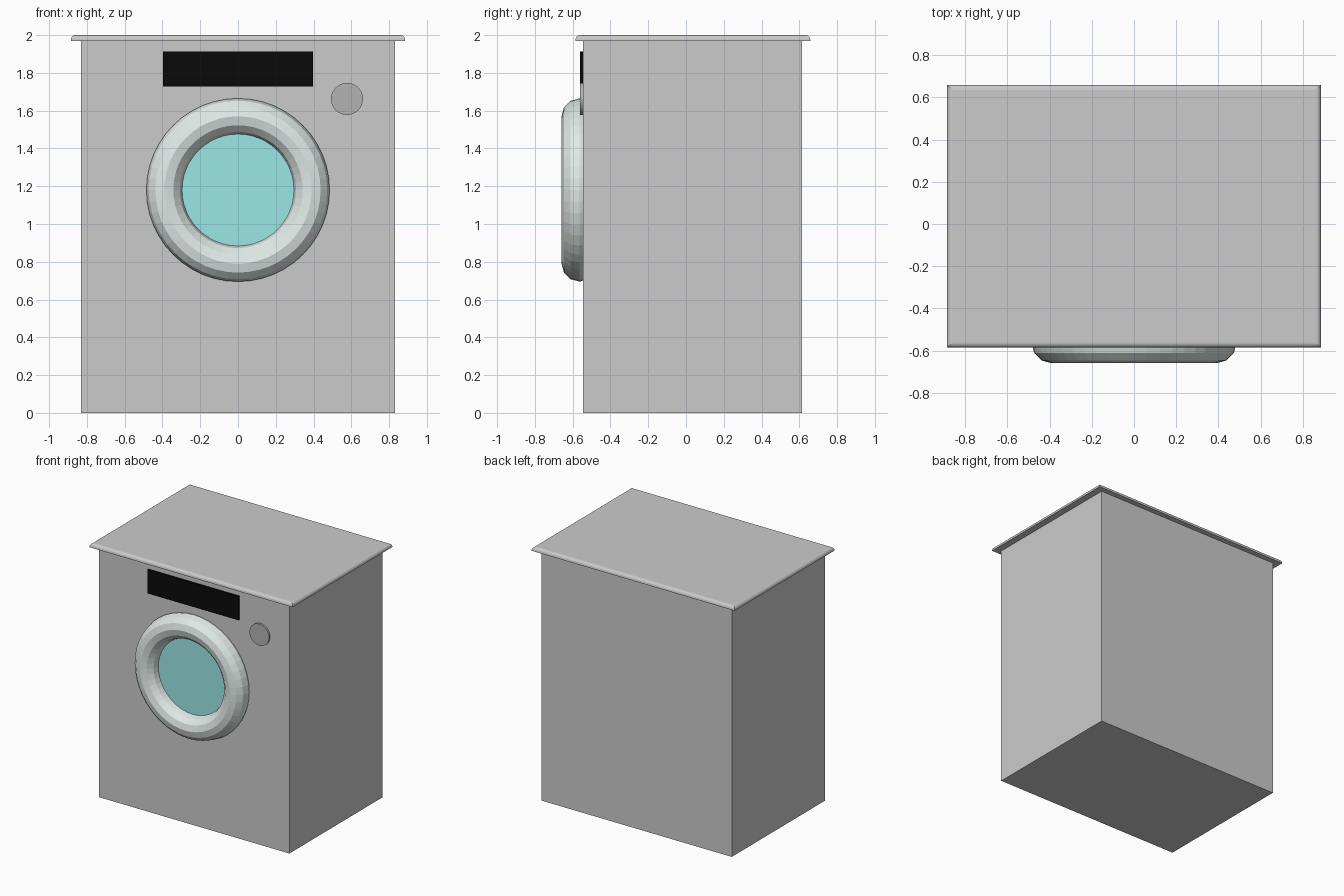
import bpy
from math import pi

if "Cube" in bpy.data.objects:
    bpy.data.objects.remove(bpy.data.objects["Cube"])


def paint(obj, rgb):
    mat = bpy.data.materials.new(obj.name + "_colour")
    mat.diffuse_color = (*rgb, 1)
    mat.use_nodes = True
    mat.node_tree.nodes["Principled BSDF"].inputs["Base Color"].default_value = mat.diffuse_color
    obj.data.materials.append(mat)


def box(name, lo, hi):
    centre = [(a + b) / 2 for a, b in zip(lo, hi)]
    bpy.ops.mesh.primitive_cube_add(size=1, location=centre)
    obj = bpy.context.object
    obj.name = name
    obj.scale = [b - a for a, b in zip(lo, hi)]
    bpy.ops.object.transform_apply(location=False, rotation=False, scale=True)
    return obj


def disc(name, x, z, radius, front, back, sides):
    bpy.ops.mesh.primitive_cylinder_add(
        vertices=sides, radius=radius, depth=back - front,
        location=(x, (front + back) / 2, z), rotation=(pi / 2, 0, 0))
    obj = bpy.context.object
    obj.name = name
    return obj


# Cabinet
box("cabinet", (-0.83, -0.545, 0), (0.83, 0.615, 1.975))

# Overhanging lid, rounded along its upper edges only
lid = box("lid", (-0.885, -0.585, 1.97), (0.885, 0.658, 2.0))
weights = lid.data.attributes.new("bevel_weight_edge", 'FLOAT', 'EDGE')
for edge in lid.data.edges:
    if all(lid.data.vertices[v].co.z > 0 for v in edge.vertices):
        weights.data[edge.index].value = 1
bevel = lid.modifiers.new("rounded_edge", 'BEVEL')
bevel.limit_method = 'WEIGHT'
bevel.width = 0.024
bevel.segments = 4

# Display panel
panel = box("display_panel", (-0.398, -0.56, 1.727), (0.396, -0.53, 1.914))
paint(panel, (0.003, 0.003, 0.003))

# Control knob
knob = disc("control_knob", 0.577, 1.662, 0.085, -0.56, -0.53, 32)
paint(knob, (0.45, 0.45, 0.45))

# Faceted door ring
bpy.ops.mesh.primitive_torus_add(
    major_radius=0.39, minor_radius=0.095, major_segments=48, minor_segments=12,
    location=(0, -0.564, 1.18), rotation=(pi / 2, 0, 0))
ring = bpy.context.object
ring.name = "door_ring"
paint(ring, (0.75, 0.82, 0.8))

# Door glass
glass = disc("door_glass", 0, 1.18, 0.298, -0.568, -0.53, 48)
paint(glass, (0.33, 0.8, 0.8))
